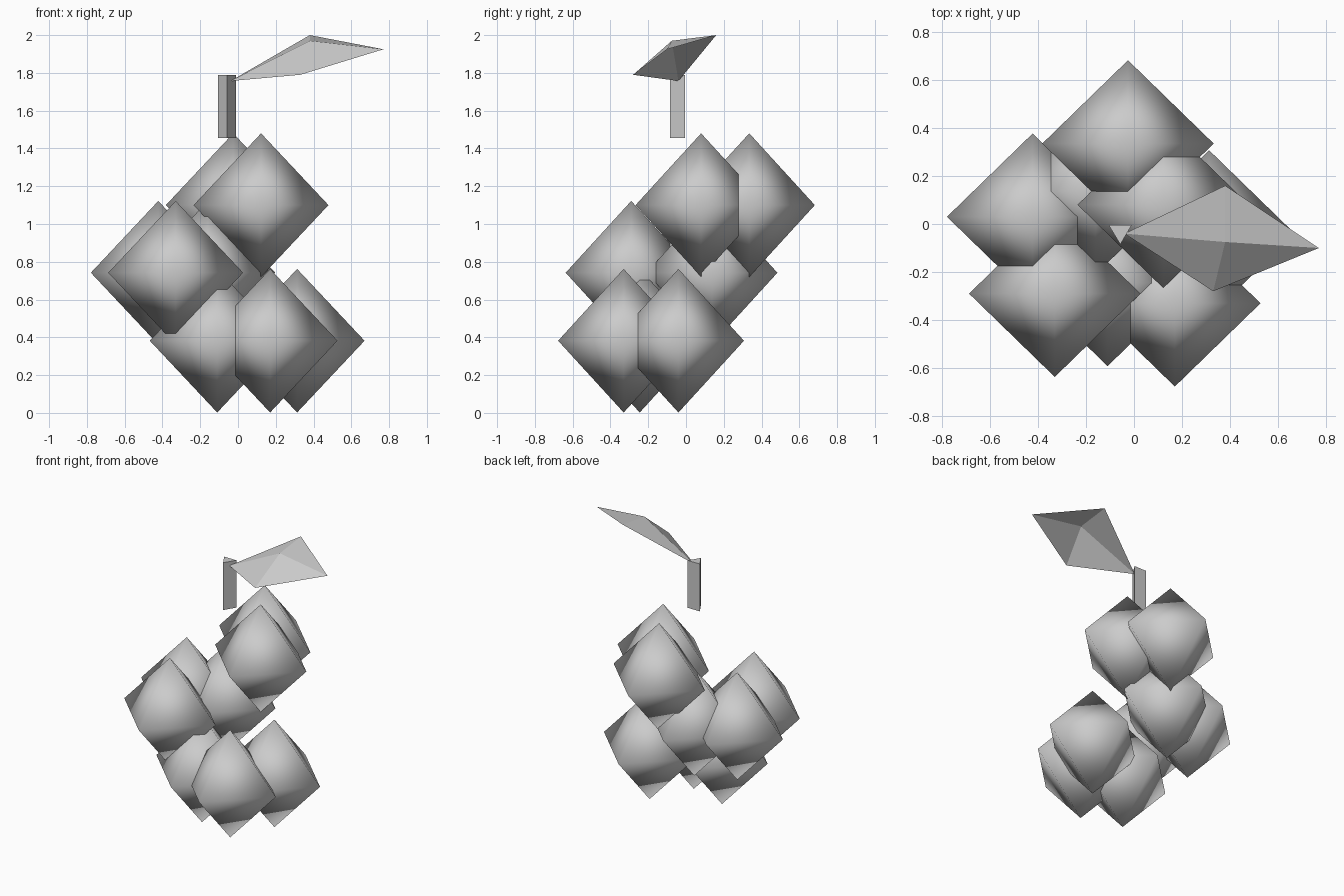
import bpy
import bmesh
from mathutils import Vector

cube = bpy.data.objects.get("Cube")
if cube:
    bpy.data.objects.remove(cube, do_unlink=True)

grey = bpy.data.materials.new("light_grey")
grey.use_nodes = True
colour = (0.6, 0.6, 0.6, 1)
grey.diffuse_color = colour
grey.node_tree.nodes["Principled BSDF"].inputs["Base Color"].default_value = colour


def add_part(name, bm, smooth=False):
    """Turn a bmesh into a finished object."""
    mesh = bpy.data.meshes.new(name)
    for face in bm.faces:
        face.smooth = smooth
    bm.to_mesh(mesh)
    bm.free()
    mesh.materials.append(grey)
    obj = bpy.data.objects.new(name, mesh)
    bpy.context.collection.objects.link(obj)
    return obj


def grape(name, centre):
    """Smooth-shaded eight-sided berry."""
    bm = bmesh.new()
    for axis, size in enumerate((0.357, 0.347, 0.38)):
        for sign in (-1, 1):
            point = Vector((0, 0, 0))
            point[axis] = sign * size
            bm.verts.new(point)
    bmesh.ops.convex_hull(bm, input=bm.verts)
    bmesh.ops.recalc_face_normals(bm, faces=bm.faces)
    add_part(name, bm, smooth=True).location = centre


# Bunch of grapes in three tiers
tiers = {
    "lower": (0.382, [(-0.11, -0.245), (0.17, -0.33), (0.313, -0.04)]),
    "middle": (0.742, [(-0.422, 0.03), (-0.33, -0.29), (-0.16, 0.137)]),
    "upper": (1.1, [(0.122, 0.08), (-0.025, 0.335)]),
}
for tier, (z, spots) in tiers.items():
    for i, (x, y) in enumerate(spots, 1):
        grape(f"{tier}_grape_{i}", (x, y, z))

# Three-sided stem
bm = bmesh.new()
base = bm.faces.new([bm.verts.new((x, y, 1.455))
                     for x, y in ((-0.105, -0.005), (-0.01, -0.005), (-0.057, -0.085))])
top = bmesh.ops.extrude_face_region(bm, geom=[base], use_keep_orig=True)
bmesh.ops.translate(bm, vec=(0, 0, 0.335),
                    verts=[v for v in top["geom"] if isinstance(v, bmesh.types.BMVert)])
bmesh.ops.recalc_face_normals(bm, faces=bm.faces)
add_part("stem", bm)

# Leaf: four facets rising to a central peak
bm = bmesh.new()
rim = [bm.verts.new(p) for p in ((-0.04, -0.04, 1.757), (0.33, -0.28, 1.79),
                                 (0.77, -0.1, 1.925), (0.38, 0.16, 2.0))]
peak = bm.verts.new((0.38, -0.075, 1.97))
for i, corner in enumerate(rim):
    bm.faces.new((corner, rim[(i + 1) % len(rim)], peak))
add_part("leaf", bm)
